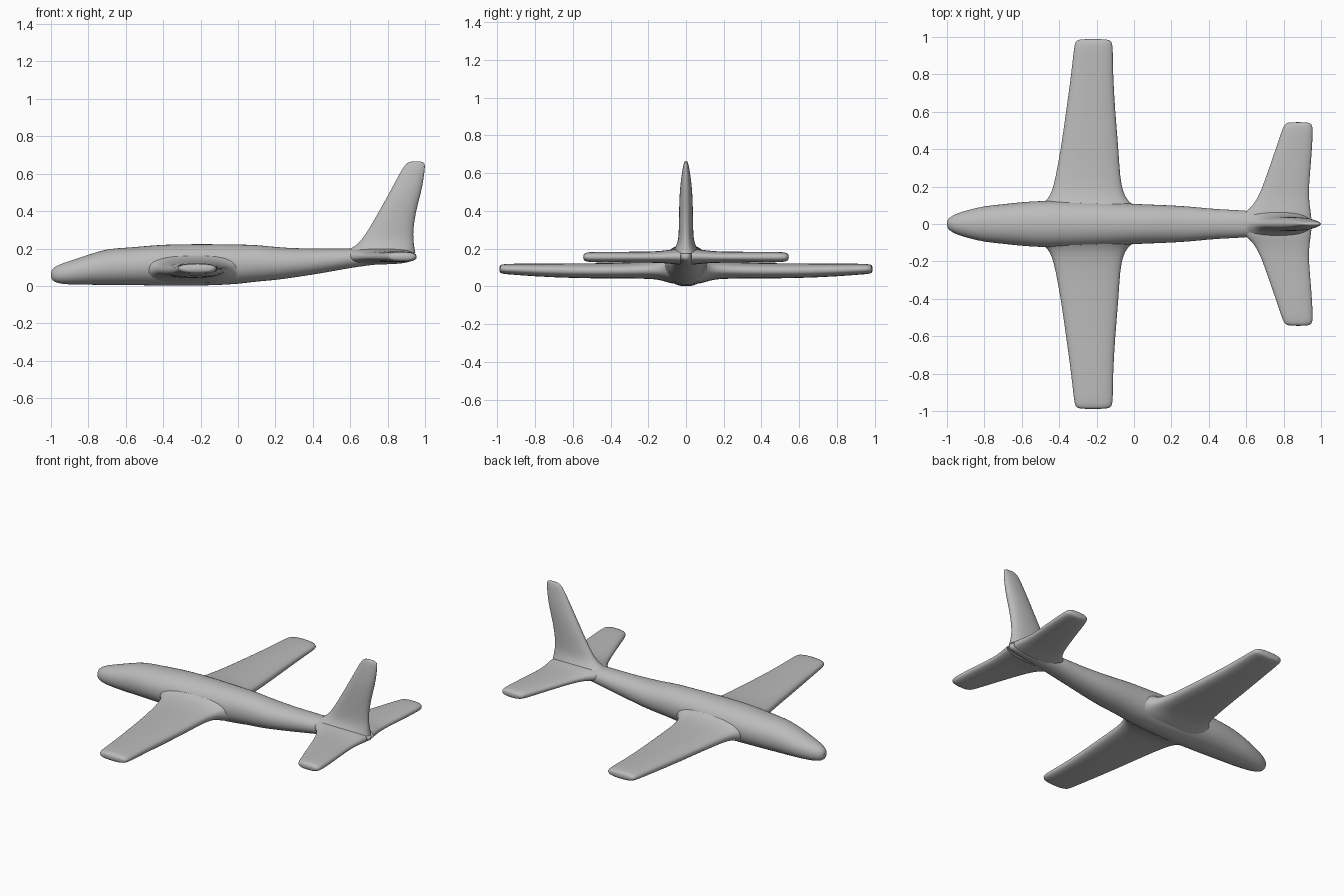
import bpy
import bmesh
import math

grey = bpy.data.materials.new("plain_grey")
grey.diffuse_color = (0.5, 0.5, 0.5, 1)


def loft(name, sections, place, power=2.0, sides=28, cap_start=True):
    """Skin superellipse rings (along, u0, u1, v0, v1), placed by place(along, u, v)."""
    bm = bmesh.new()
    rings = []
    for along, u0, u1, v0, v1 in sections:
        ring = []
        for i in range(sides):
            a = 2 * math.pi * i / sides
            c, s = math.cos(a), math.sin(a)
            u = (u0 + u1) / 2 + (u1 - u0) / 2 * math.copysign(abs(c) ** (2 / power), c)
            v = (v0 + v1) / 2 + (v1 - v0) / 2 * math.copysign(abs(s) ** (2 / power), s)
            ring.append(bm.verts.new(place(along, u, v)))
        rings.append(ring)
    for a, b in zip(rings, rings[1:]):
        for i in range(sides):
            j = (i + 1) % sides
            bm.faces.new((a[i], a[j], b[j], b[i]))
    if cap_start:
        bm.faces.new(rings[0])
    bm.faces.new(rings[-1])
    bmesh.ops.recalc_face_normals(bm, faces=bm.faces)
    # open roots: make sure the skin faces outward
    if sum(f.normal.dot(f.calc_center_median() - rings_center(rings, f)) for f in bm.faces) < 0:
        bmesh.ops.reverse_faces(bm, faces=bm.faces)
    mesh = bpy.data.meshes.new(name)
    bm.to_mesh(mesh)
    bm.free()
    mesh.materials.append(grey)
    mesh.shade_smooth()
    obj = bpy.data.objects.new(name, mesh)
    bpy.context.collection.objects.link(obj)
    sub = obj.modifiers.new("smooth", 'SUBSURF')
    sub.levels = sub.render_levels = 1
    return obj


def rings_center(rings, face):
    """Centre of the ring closest to a face."""
    p = face.calc_center_median()
    mids = [sum((v.co for v in r), r[0].co * 0) / len(r) for r in rings]
    return min(mids, key=lambda m: (m - p).length)


# Fuselage: x, half width, bottom, top
body = [(-1.0, .012, .045, .075), (-.992, .03, .028, .092), (-.97, .046, .016, .108),
        (-.93, .063, .009, .124), (-.88, .077, .007, .14), (-.8, .097, .006, .167),
        (-.7, .106, .004, .2), (-.6, .118, .004, .204), (-.5, .124, .003, .213),
        (-.4, .126, 0, .222), (-.2, .122, 0, .225), (0, .108, .008, .222),
        (.1, .104, .024, .22), (.2, .1, .03, .208), (.3, .094, .045, .202),
        (.4, .083, .06, .2), (.5, .077, .077, .2), (.6, .072, .096, .2),
        (.7, .062, .11, .196), (.8, .048, .12, .19), (.9, .034, .13, .185),
        (.94, .025, .135, .178), (.955, .012, .147, .168)]
loft("fuselage", [(x, -w, w, b, t) for x, w, b, t in body],
     lambda x, y, z: (x, y, z), power=2.1)

# Flying surfaces: distance out, leading x, trailing x, bottom, top
wing = [(.07, -.56, .06, .015, .185), (.1, -.5, -.005, .022, .168), (.13, -.465, -.035, .032, .15),
        (.17, -.44, -.058, .039, .138), (.25, -.42, -.074, .042, .128), (.4, -.392, -.082, .042, .124),
        (.6, -.364, -.1, .044, .122), (.8, -.336, -.112, .053, .121), (.94, -.322, -.112, .064, .121),
        (.975, -.314, -.118, .067, .118), (.99, -.295, -.14, .076, .109)]
tail = [(.03, .56, .95, .115, .2), (.07, .6, .945, .119, .198), (.1, .637, .94, .122, .192),
        (.15, .665, .936, .125, .187), (.2, .687, .936, .126, .185), (.3, .722, .944, .127, .184),
        (.4, .757, .952, .127, .184), (.5, .79, .957, .128, .183), (.53, .803, .953, .132, .18),
        (.545, .82, .938, .14, .172)]
for side, s in (("left", -1), ("right", 1)):
    loft(side + "_wing", wing, lambda d, x, z: (x, s * d, z), power=2.5, cap_start=False)
    loft(side + "_tailplane", tail, lambda d, x, z: (x, s * d, z), power=2.5, cap_start=False)

# Fin: height, leading x, trailing x, half thickness
fin = [(.175, .55, .95, .075), (.198, .6, .945, .062), (.22, .635, .942, .05), (.25, .663, .938, .041),
       (.3, .697, .937, .038), (.4, .755, .951, .037), (.5, .81, .98, .034), (.57, .848, .992, .026),
       (.63, .88, 1.0, .017), (.655, .9, 1.0, .011), (.666, .92, .985, .005)]
loft("tail_fin", [(h, a, b, -t, t) for h, a, b, t in fin],
     lambda z, x, y: (x, y, z), power=2.2, cap_start=False)
